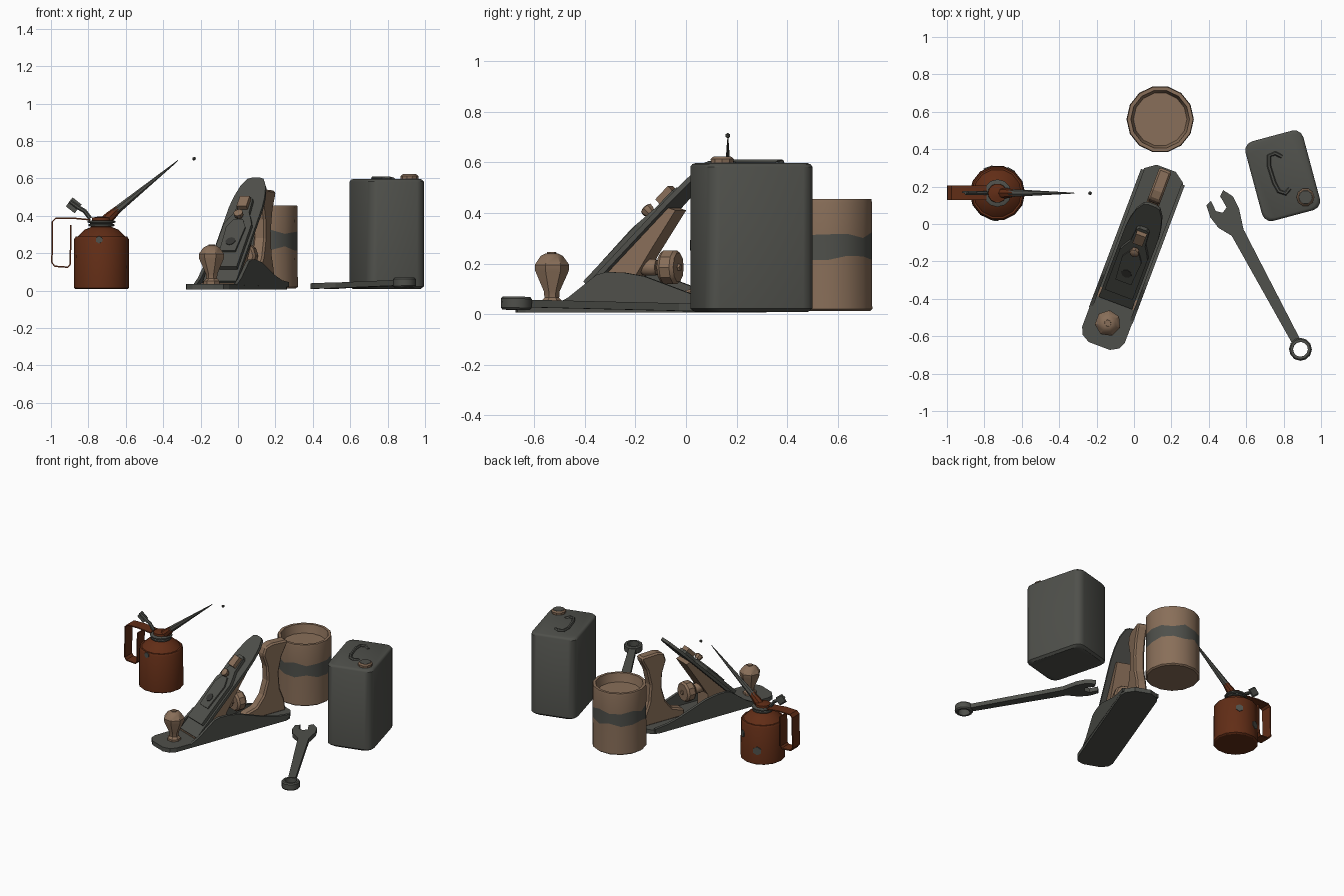
import bpy, bmesh, math
from math import sin, cos, pi, radians
from mathutils import Matrix, Vector


def material(name, rgb):
    m = bpy.data.materials.new(name)
    m.diffuse_color = (*rgb, 1)
    return m


GREY = material("steel_grey", (0.078, 0.08, 0.07))
TAN = material("worn_tan", (0.25, 0.158, 0.1))
RUST = material("rust_red", (0.12, 0.026, 0.008))
DARK = material("dark_iron", (0.035, 0.035, 0.032))
T, R = Matrix.Translation, Matrix.Rotation


def finish(name, bm, mats, M=Matrix(), smooth=True):
    bmesh.ops.recalc_face_normals(bm, faces=bm.faces)
    bm.transform(M)
    me = bpy.data.meshes.new(name)
    bm.to_mesh(me)
    bm.free()
    for m in mats:
        me.materials.append(m)
    ob = bpy.data.objects.new(name, me)
    bpy.context.collection.objects.link(ob)
    if smooth:
        bpy.context.view_layer.objects.active = ob
        ob.select_set(True)
        bpy.ops.object.shade_smooth_by_angle(angle=radians(35))
        ob.select_set(False)
    return ob


def loft(bm, rings):
    """Skin a list of point rings and cap both ends."""
    vs = [[bm.verts.new(p) for p in r] for r in rings]
    n = len(vs[0])
    for a, b in zip(vs, vs[1:]):
        for i in range(n):
            bm.faces.new((a[i], a[(i + 1) % n], b[(i + 1) % n], b[i]))
    bm.faces.new(vs[0][::-1])
    bm.faces.new(vs[-1])


def lathe(name, prof, n, mat, M=Matrix(), spin=0.0):
    bm = bmesh.new()
    loft(bm, [[(r * cos(spin + 2 * pi * i / n), r * sin(spin + 2 * pi * i / n), z)
               for i in range(n)] for r, z in prof])
    return finish(name, bm, [mat], M)


def prism(name, pts, a, b, mat, M=Matrix(), axis='z'):
    """Extrude an outline along z, or a (y, z) outline along x."""
    bm = bmesh.new()
    if axis == 'z':
        loft(bm, [[(x, y, h) for x, y in pts] for h in (a, b)])
    else:
        loft(bm, [[(h, y, z) for y, z in pts] for h in (a, b)])
    return finish(name, bm, [mat], M, False)


def mirror(half):
    return half + [(-x, y) for x, y in half[::-1]]


def tube(name, path, radii, mat, n=7):
    bm = bmesh.new()
    P = [Vector(p) for p in path]
    rings = []
    for i, p in enumerate(P):
        d = (P[min(i + 1, len(P) - 1)] - P[max(i - 1, 0)]).normalized()
        q = d.to_track_quat('Z', 'Y')
        rings.append([p + q @ Vector((radii[i] * cos(2 * pi * k / n), radii[i] * sin(2 * pi * k / n), 0))
                      for k in range(n)])
    loft(bm, rings)
    return finish(name, bm, [mat])


# ---- Oil can
OC = T((-0.73, 0.165, 0))
lathe("oil_can_body", [(0.138, 0.008), (0.148, 0.015), (0.146, 0.275), (0.138, 0.288), (0.128, 0.288),
                       (0.092, 0.325), (0.055, 0.34), (0.05, 0.39)], 14, RUST, OC)
for z, r in ((0.35, 0.07), (0.368, 0.074)):
    lathe("oil_can_neck_ring", [(r - 0.012, z - 0.008), (r, z - 0.004), (r, z + 0.004), (r - 0.012, z + 0.008)],
          12, GREY, OC)
lathe("oil_can_pump_cap", [(0.05, 0.375), (0.045, 0.39), (0.015, 0.397)], 10, RUST, OC)
tube("spout_socket", [(-0.705, 0.165, 0.375), (-0.685, 0.165, 0.395), (-0.64, 0.165, 0.437)],
     [0.03, 0.028, 0.02], RUST, 8)
tube("spout", [(-0.66, 0.165, 0.42), (-0.33, 0.165, 0.688)], [0.022, 0.003], GREY)
tube("spout_tip", [(-0.37, 0.165, 0.656), (-0.32, 0.165, 0.697)], [0.004, 0.002], GREY, 5)
bm = bmesh.new()
bmesh.ops.create_icosphere(bm, subdivisions=1, radius=0.011)
finish("oil_drop", bm, [GREY], T((-0.235, 0.165, 0.705)))
# thumb lever: bent flat strip
prism("pump_lever", [(-0.03, 0), (-0.022, 0.012), (0.022, 0.012), (0.03, 0)], 0, 0.06, GREY,
      T((-0.855, 0.165, 0.437)) @ R(radians(-52), 4, 'Y'))
tube("lever_arm", [(-0.9, 0.165, 0.478), (-0.855, 0.165, 0.445), (-0.82, 0.165, 0.425), (-0.79, 0.165, 0.385)],
     [0.01, 0.012, 0.012, 0.012], GREY)
# strap handle: thin band following a closed path
strap = [(-0.79, 0.378), (-0.89, 0.388), (-0.975, 0.386), (-0.992, 0.37), (-0.995, 0.15), (-0.98, 0.13),
         (-0.91, 0.125), (-0.897, 0.14), (-0.893, 0.35)]
bm = bmesh.new()
rings = []
for i, (x, z) in enumerate(strap):
    a, b = strap[max(i - 1, 0)], strap[min(i + 1, len(strap) - 1)]
    d = Vector((b[0] - a[0], b[1] - a[1])).normalized() * 0.004
    rings.append([(x - d.y, 0.127, z + d.x), (x - d.y, 0.207, z + d.x),
                  (x + d.y, 0.207, z - d.x), (x + d.y, 0.127, z - d.x)])
loft(bm, rings)
finish("oil_can_handle", bm, [RUST], smooth=False)
# bare metal patches on the can
for ang, z, r in ((-95, 0.272, 0.02), (110, 0.11, 0.03), (60, 0.2, 0.026)):
    lathe("bare_metal_patch", [(r, -0.004), (r, 0.003)], 6, GREY,
          OC @ R(radians(ang), 4, 'Z') @ T((0.146, 0, z)) @ R(pi / 2, 4, 'Y'))

# ---- Hand plane (local y runs from toe to heel)
HP = T((-0.17, -0.61, 0)) @ R(radians(-20.66), 4, 'Z')
prism("plane_sole", mirror([(0.06, -0.045), (0.105, -0.02), (0.122, 0.02), (0.124, 0.89), (0.11, 0.93), (0.055, 0.97)]),
      0.006, 0.036, GREY, HP)
cheek = [(0.13, 0.03), (0.2, 0.065), (0.28, 0.125), (0.32, 0.155), (0.36, 0.166), (0.43, 0.165), (0.52, 0.15),
         (0.62, 0.115), (0.72, 0.08), (0.82, 0.055), (0.92, 0.045), (0.92, 0.02)]
for s in (-1, 1):
    prism("plane_cheek", cheek, s * 0.106, s * 0.125, GREY, HP, 'x')
prism("mouth_plate", [(-0.105, 0.2), (0.105, 0.2), (0.105, 0.255), (-0.105, 0.255)], 0.03, 0.041, TAN, HP)
lathe("front_knob", [(0.045, 0.03), (0.045, 0.05), (0.03, 0.065), (0.032, 0.09), (0.068, 0.17), (0.07, 0.195),
                     (0.045, 0.23), (0.025, 0.24)], 7, TAN, HP @ T((0, 0.085, 0)))
lathe("knob_screw", [(0.02, 0.235), (0.018, 0.246)], 6, TAN, HP @ T((0, 0.085, 0)))
prism("rear_handle", [(0.62, 0.03), (0.63, 0.085), (0.72, 0.11), (0.775, 0.18), (0.805, 0.28), (0.80, 0.38),
                      (0.77, 0.47), (0.79, 0.525), (0.84, 0.54), (0.96, 0.535), (0.965, 0.515), (0.92, 0.43),
                      (0.895, 0.32), (0.905, 0.2), (0.94, 0.11), (0.95, 0.03)], -0.035, 0.035, TAN, HP, 'x')
bv = bpy.context.scene.objects["rear_handle"].modifiers.new("round", 'BEVEL')
bv.width, bv.segments = 0.014, 1
prism("frog", [(0.26, 0.03), (0.27, 0.09), (0.6, 0.42), (0.63, 0.41), (0.53, 0.26), (0.46, 0.15), (0.46, 0.03)],
      -0.06, 0.06, TAN, HP, 'x')
for y, r, w in ((0.50, 0.035, 0.03), (0.585, 0.07, 0.035)):
    lathe("adjuster_wheel", [(r * 0.85, -w), (r, -w * 0.6), (r, w * 0.6), (r * 0.85, w)], 10, TAN,
          HP @ T((0, y, 0.185)) @ R(pi / 2, 4, 'X'))
lathe("adjuster_shaft", [(0.015, -0.1), (0.015, 0.1)], 6, TAN, HP @ T((0, 0.53, 0.185)) @ R(pi / 2, 4, 'X'))
# blade and cap lie at 45 degrees
BL = HP @ T((0, 0.2, 0.05)) @ R(pi / 4, 4, 'X')
prism("blade", mirror([(0.095, 0.0), (0.095, 0.56), (0.088, 0.64), (0.072, 0.72), (0.045, 0.775), (0.02, 0.785)]),
      -0.02, 0.0, GREY, BL)
prism("lever_cap", mirror([(0.08, 0.09), (0.08, 0.41), (0.065, 0.45), (0.042, 0.5), (0.036, 0.6), (0.02, 0.615)]),
      0.0, 0.022, GREY, BL)
prism("cap_ridge", mirror([(0.045, 0.2), (0.055, 0.38), (0.025, 0.44)]), 0.022, 0.032, GREY, BL)
lathe("cap_hole", [(0.028, 0.03), (0.028, 0.035)], 8, DARK, BL @ T((0, 0.27, 0)))
prism("cap_cam", [(-0.028, 0.52), (0.028, 0.52), (0.028, 0.595), (-0.028, 0.595)], 0.02, 0.05, TAN, BL)
lathe("cap_screw", [(0.02, 0.03), (0.026, 0.045), (0.026, 0.06), (0.015, 0.066)], 8, TAN, BL @ T((0, 0.46, 0)))

# ---- Open tin with a bare band round it
tin = lathe("tin", [(0.17, 0.012), (0.18, 0.02), (0.178, 0.225), (0.178, 0.312), (0.179, 0.44), (0.176, 0.455),
                    (0.157, 0.455), (0.152, 0.43), (0.143, 0.395)], 14, TAN, T((0.14, 0.56, 0)))
tin.data.materials.append(GREY)
for v in tin.data.vertices:          # ragged band edge
    if 0.2 < v.co.z < 0.33:
        v.co.z += 0.012 * sin(v.index * 2.4)
for f in tin.data.polygons:
    if 0.24 < f.center.z < 0.3:
        f.material_index = 1

# ---- Fuel canister
CA = T((0.795, 0.258, 0)) @ R(radians(15), 4, 'Z')


def rounded(w, d, r, z):
    return [(sx * (w - r) + r * cos(a0 + k * pi / 6), sy * (d - r) + r * sin(a0 + k * pi / 6), z)
            for sx, sy, a0 in ((1, 1, 0), (-1, 1, pi / 2), (-1, -1, pi), (1, -1, 1.5 * pi)) for k in range(4)]


bm = bmesh.new()
loft(bm, [rounded(0.16 - i, 0.22 - i, 0.05, z) for i, z in
          ((0.015, 0.008), (0, 0.022), (0, 0.582), (0.006, 0.592), (0.015, 0.596))])
finish("canister_body", bm, [GREY], CA)
lathe("canister_cap", [(0.046, 0.585), (0.048, 0.612), (0.04, 0.62)], 10, TAN, T((0.917, 0.143, 0)))
lathe("canister_cap_top", [(0.038, 0.618), (0.036, 0.622)], 10, GREY, T((0.917, 0.143, 0)))
tube("canister_handle", [(0.79, 0.36, 0.593), (0.755, 0.378, 0.6), (0.722, 0.365, 0.601), (0.722, 0.31, 0.601),
                         (0.75, 0.22, 0.601), (0.775, 0.175, 0.601), (0.81, 0.163, 0.6), (0.832, 0.19, 0.593)],
     [0.011] * 8, GREY, 6)

# ---- Combination wrench (local y runs from ring to open jaw)
WR = T((0.89, -0.67, 0.043)) @ R(radians(28.3), 4, 'Z') @ R(radians(-1.2), 4, 'X')
prism("wrench_shaft_and_jaw", [(-0.024, 0.045), (-0.036, 0.71), (-0.078, 0.78), (-0.09, 0.85), (-0.078, 0.915),
                               (-0.045, 0.925), (-0.048, 0.865), (-0.02, 0.84), (0.012, 0.855), (0.01, 0.925),
                               (0.04, 0.945), (0.07, 0.89), (0.068, 0.82), (0.036, 0.71), (0.024, 0.045)],
      -0.015, 0.015, GREY, WR)
bm = bmesh.new()
n, prof = 12, [(0.04, -0.026), (0.054, -0.026), (0.061, -0.018), (0.061, 0.018), (0.054, 0.026), (0.04, 0.026)]
vs = [[bm.verts.new((r * cos(2 * pi * i / n), r * sin(2 * pi * i / n), z)) for r, z in prof] for i in range(n)]
for i in range(n):
    for k in range(len(prof)):
        a, b, k2 = vs[i], vs[(i + 1) % n], (k + 1) % len(prof)
        bm.faces.new((a[k], b[k], b[k2], a[k2]))
finish("wrench_ring", bm, [GREY], WR)
